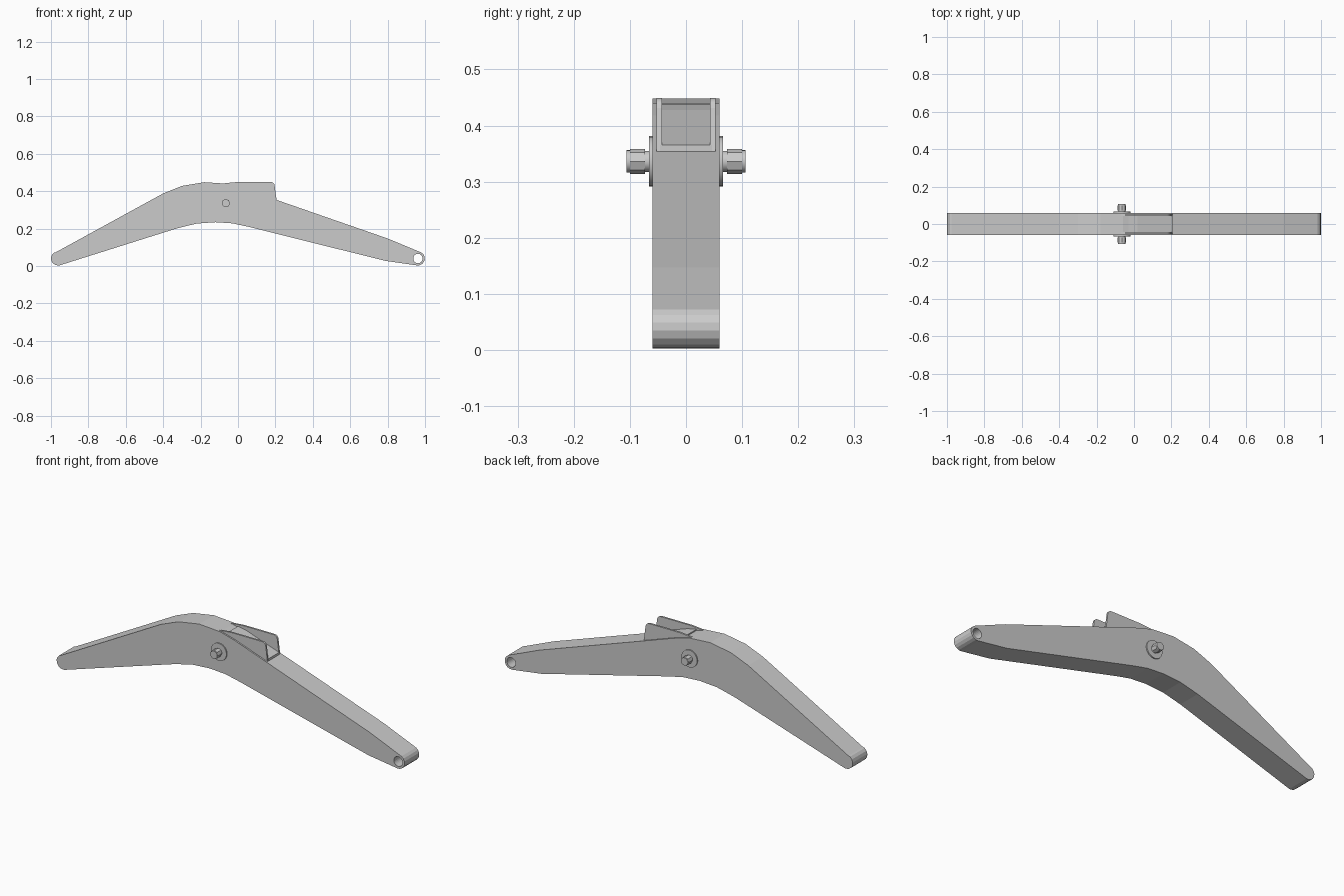
import bpy, bmesh
from math import pi, cos, sin, radians

if "Cube" in bpy.data.objects:
    bpy.data.objects.remove(bpy.data.objects["Cube"])


def arc(cx, cz, r, a0, a1, n):
    return [(cx + r * cos(radians(a0 + (a1 - a0) * i / n)),
             cz + r * sin(radians(a0 + (a1 - a0) * i / n))) for i in range(n + 1)]


def plate(name, loops, y, half):
    """Extrude filled x-z outlines (extra loops are holes) along y."""
    cu = bpy.data.curves.new(name, 'CURVE')
    cu.dimensions, cu.fill_mode, cu.extrude = '2D', 'BOTH', half
    for pts in loops:
        sp = cu.splines.new('POLY')
        sp.points.add(len(pts) - 1)
        for p, (x, z) in zip(sp.points, pts):
            p.co = (x, z, 0, 1)
        sp.use_cyclic_u = True
    ob = bpy.data.objects.new(name, cu)
    bpy.context.collection.objects.link(ob)
    ob.location.y = y
    ob.rotation_euler.x = pi / 2
    bpy.ops.object.select_all(action='DESELECT')
    ob.select_set(True)
    bpy.context.view_layer.objects.active = ob
    bpy.ops.object.convert(target='MESH')
    ob = bpy.context.object
    bm = bmesh.new()
    bm.from_mesh(ob.data)
    bmesh.ops.remove_doubles(bm, verts=bm.verts, dist=1e-5)
    bmesh.ops.recalc_face_normals(bm, faces=bm.faces)
    bm.to_mesh(ob.data)
    bm.free()
    for f in ob.data.polygons:
        f.use_smooth = False
    return ob


def disc(name, y0, y1, r, sides=24):
    bpy.ops.mesh.primitive_cylinder_add(vertices=sides, radius=r, depth=abs(y1 - y0),
                                        location=(-0.065, (y0 + y1) / 2, 0.336),
                                        rotation=(pi / 2, 0, 0))
    ob = bpy.context.object
    ob.name = name
    if sides > 8:
        bpy.ops.object.shade_smooth_by_angle(angle=radians(35))
    return ob


# Bent boom arm with an open pivot hole at the tip
top = [(0.8, 0.147), (0.02, 0.418), (-0.06, 0.44), (-0.18, 0.448),
       (-0.3, 0.428), (-0.4, 0.388), (-0.975, 0.073)]
bottom = [(-0.955, 0.003), (-0.4, 0.178), (-0.32, 0.203), (-0.22, 0.227), (-0.12, 0.234),
          (-0.03, 0.228), (0.05, 0.211), (0.79, 0.027)]
left_end = arc(-0.963, 0.04, 0.037, 125, 270, 6)
right_end = arc(0.962, 0.04, 0.037, -100, 60, 7)
hole = arc(0.962, 0.04, 0.025, 0, 345, 23)
plate("boom_arm", [right_end + top + left_end + bottom, hole], 0, 0.06)

# U-shaped bracket on top: two cheeks and a sloping floor
cheek = [(-0.07, 0.443), (0.0, 0.449), (0.17, 0.449)] + arc(0.175, 0.428, 0.021, 80, 10, 4) \
    + [(0.206, 0.35), (0.02, 0.412), (-0.06, 0.435)]
for side, y in (("front", -0.0475), ("back", 0.0475)):
    plate("bracket_cheek_" + side, [cheek], y, 0.0048)
plate("bracket_floor", [[(-0.03, 0.438), (0.02, 0.428), (0.206, 0.365), (0.206, 0.35),
                         (0.02, 0.412), (-0.03, 0.428)]], 0, 0.046)

# Pivot pin with washer, neck, hex nut and end cap on each side
for side, s in (("front", -1), ("back", 1)):
    disc("washer_" + side, s * 0.055, s * 0.066, 0.045)
    disc("pin_neck_" + side, s * 0.06, s * 0.076, 0.019)
    disc("pin_nut_" + side, s * 0.073, s * 0.1, 0.022, 8)
    disc("pin_cap_" + side, s * 0.098, s * 0.106, 0.02)
